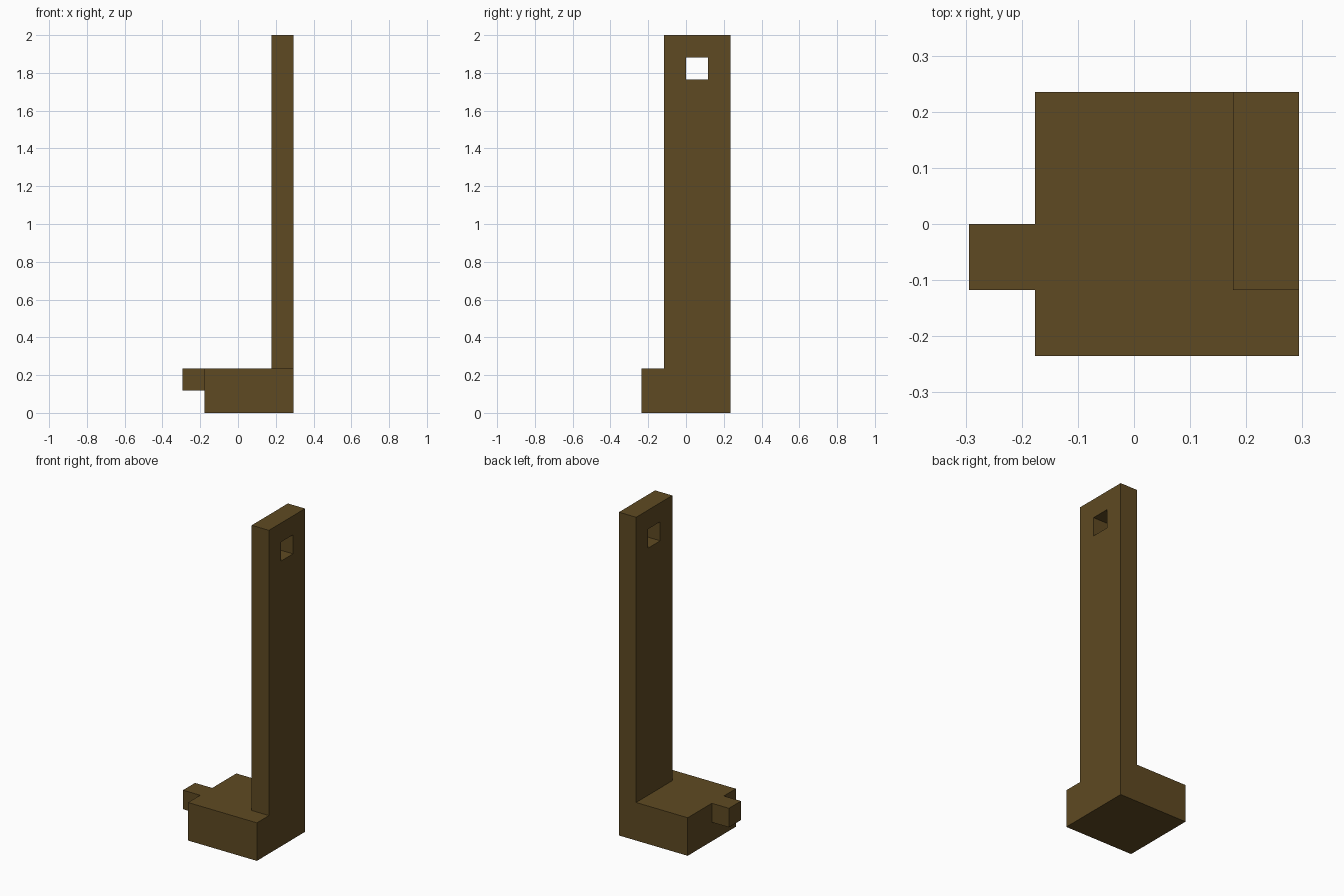
import bpy, bmesh
from mathutils import Vector

if "Cube" in bpy.data.objects:
    bpy.data.objects.remove(bpy.data.objects["Cube"])

U = 2 / 17  # one grid block: the model is 17 blocks tall

brown = bpy.data.materials.new("dark brown")
brown.diffuse_color = (0.114, 0.068, 0.016, 1)
brown.use_nodes = True
brown.node_tree.nodes["Principled BSDF"].inputs["Base Color"].default_value = brown.diffuse_color


def box(name, lo, hi):
    """Box between two corners given in blocks."""
    lo, hi = Vector(lo) * U, Vector(hi) * U
    bm = bmesh.new()
    bmesh.ops.create_cube(bm, size=1)
    for v in bm.verts:
        v.co = Vector([(lo[i] + hi[i]) / 2 + v.co[i] * (hi[i] - lo[i]) for i in range(3)])
    mesh = bpy.data.meshes.new(name)
    bm.to_mesh(mesh)
    bm.free()
    mesh.materials.append(brown)
    obj = bpy.data.objects.new(name, mesh)
    bpy.context.collection.objects.link(obj)
    return obj


# Foot block with a small peg on its left side
box("base", (-1.5, -2, 0), (2.5, 2, 2))
box("peg", (-2.5, -1, 1), (-1.5, 0, 2))

# Tall upright slab
upright = box("upright", (1.5, -1, 2), (2.5, 2, 17))

# Square hole through the top of the upright
cutter = box("hole_cutter", (1, 0, 15), (3, 1, 16))
cutter.hide_render = True
cutter.display_type = 'WIRE'
cut = upright.modifiers.new("hole", 'BOOLEAN')
cut.operation = 'DIFFERENCE'
cut.solver = 'EXACT'
cut.object = cutter
